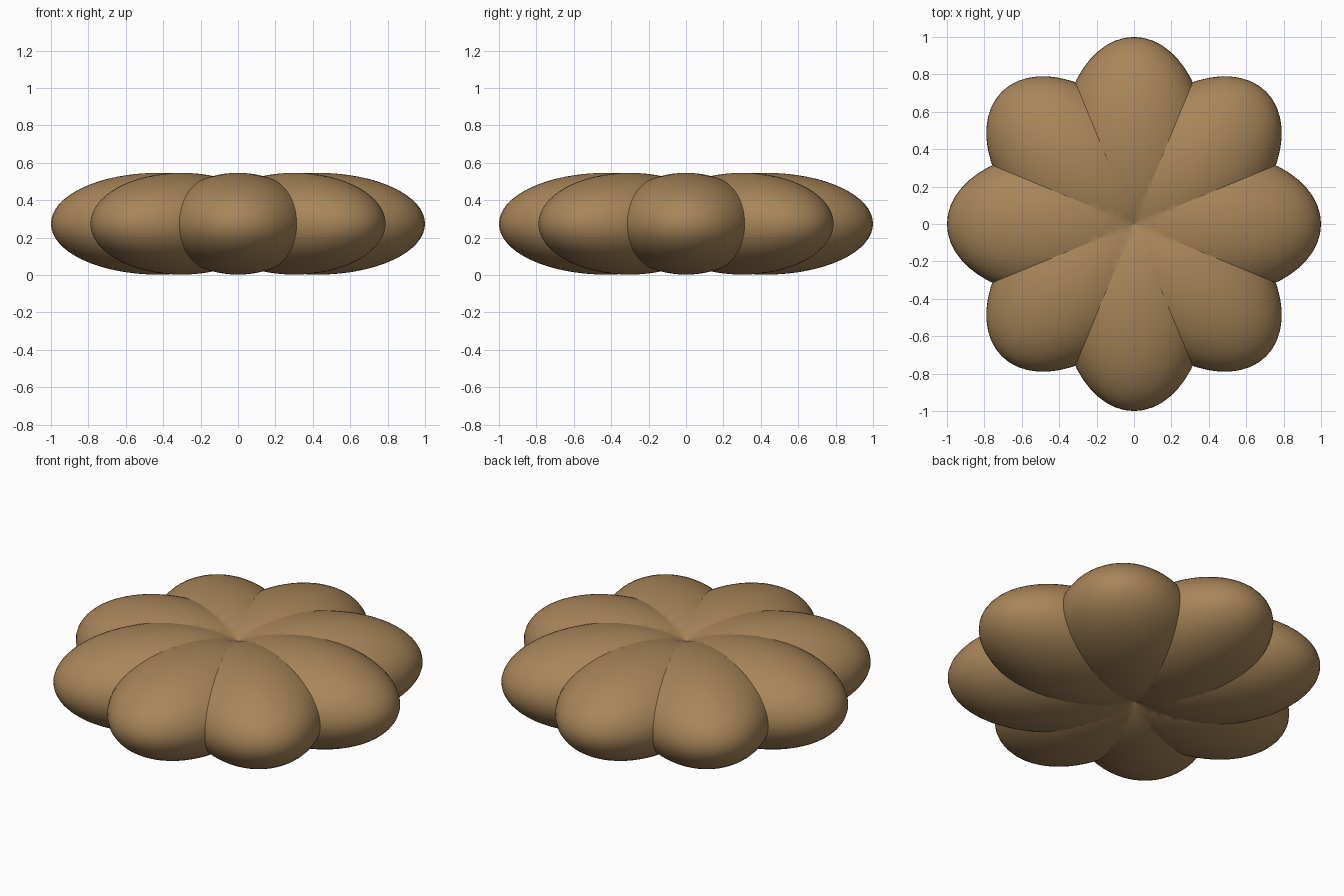
import bpy, bmesh, math
from mathutils import Matrix, Vector

if "Cube" in bpy.data.objects:
    bpy.data.objects.remove(bpy.data.objects["Cube"])

LOBES = 8
CENTRE, LENGTH, WIDTH, HEIGHT = 0.427, 0.573, 0.385, 0.272
MID_Z = 0.274

tan = bpy.data.materials.new("tan_brown")
tan.diffuse_color = (0.39, 0.235, 0.10, 1)
tan.use_nodes = True
tan.node_tree.nodes["Principled BSDF"].inputs["Base Color"].default_value = tan.diffuse_color

# One lobe: an ellipsoid trimmed to its 45 degree wedge
lobe = bmesh.new()
bmesh.ops.create_uvsphere(lobe, u_segments=48, v_segments=32, radius=1)
bmesh.ops.transform(lobe, verts=lobe.verts,
                    matrix=Matrix.Translation((CENTRE, 0, MID_Z))
                    @ Matrix.Diagonal((LENGTH, WIDTH, HEIGHT, 1)))
half = math.pi / LOBES
for side in (1, -1):
    normal = Vector((-math.sin(half), side * math.cos(half), 0))
    bmesh.ops.bisect_plane(lobe, geom=lobe.verts[:] + lobe.edges[:] + lobe.faces[:],
                           dist=1e-5, plane_co=(0, 0, 0), plane_no=normal,
                           clear_outer=True)
wedge = bpy.data.meshes.new("lobe_wedge")
lobe.to_mesh(wedge)
lobe.free()

# Ring of lobes welded into one cushion
ring = bmesh.new()
for i in range(LOBES):
    start = len(ring.verts)
    ring.from_mesh(wedge)
    ring.verts.ensure_lookup_table()
    bmesh.ops.rotate(ring, verts=ring.verts[start:], cent=(0, 0, 0),
                     matrix=Matrix.Rotation(i * 2 * half, 3, 'Z'))
bmesh.ops.remove_doubles(ring, verts=ring.verts, dist=2e-4)
bmesh.ops.recalc_face_normals(ring, faces=ring.faces)
mesh = bpy.data.meshes.new("lobed_cushion")
ring.to_mesh(mesh)
ring.free()
bpy.data.meshes.remove(wedge)

cushion = bpy.data.objects.new("lobed_cushion", mesh)
bpy.context.collection.objects.link(cushion)
mesh.materials.append(tan)
bpy.context.view_layer.objects.active = cushion
cushion.select_set(True)
bpy.ops.object.shade_smooth_by_angle(angle=math.radians(25))
